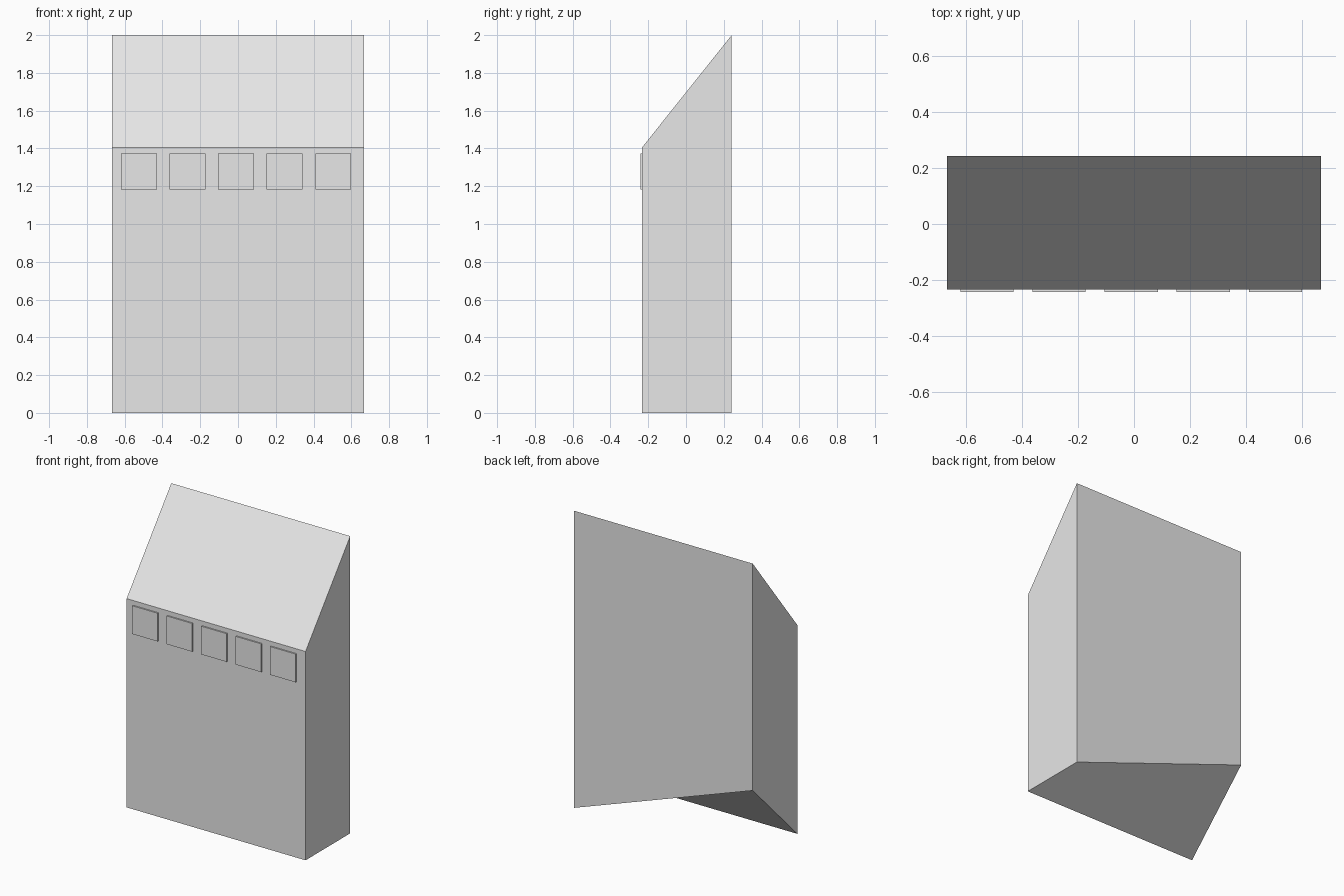
import bpy
import bmesh

cube = bpy.data.objects.get("Cube")
if cube:
    bpy.data.objects.remove(cube, do_unlink=True)

grey = bpy.data.materials.new("light_grey")
grey.use_nodes = True
COLOUR = (0.8, 0.8, 0.8, 1)
grey.diffuse_color = COLOUR
grey.node_tree.nodes["Principled BSDF"].inputs["Base Color"].default_value = COLOUR


def add_object(name, bm):
    mesh = bpy.data.meshes.new(name)
    bm.to_mesh(mesh)
    bm.free()
    mesh.materials.append(grey)
    obj = bpy.data.objects.new(name, mesh)
    bpy.context.collection.objects.link(obj)
    return obj


HALF, FRONT, BACK = 0.666, -0.233, 0.242
SHOULDER, TOP, LIFT = 1.405, 2.0, 0.473

# Cabinet: wedge-topped side profile, one rear foot corner raised
bm = bmesh.new()


def side(x, rear_foot):
    profile = [(FRONT, 0), (FRONT, SHOULDER), (BACK, TOP), (BACK, rear_foot)]
    return [bm.verts.new((x, y, z)) for y, z in profile]


right = side(-HALF, LIFT)
left = side(HALF, 0)
bm.faces.new(right[::-1])
bm.faces.new(left)
for i in range(3):
    bm.faces.new((right[i], right[i + 1], left[i + 1], left[i]))
# Twisted underside, folding from the front left foot to the raised corner
bm.faces.new((left[0], left[3], right[3], right[0]))
bmesh.ops.recalc_face_normals(bm, faces=bm.faces)
add_object("cabinet", bm)

# Row of shallow square buttons under the sloped top
SIZE, DEPTH, PITCH = 0.19, 0.009, 0.257
for i in range(5):
    bm = bmesh.new()
    bmesh.ops.create_cube(bm, size=1)
    bmesh.ops.scale(bm, vec=(SIZE, DEPTH, SIZE), verts=bm.verts)
    button = add_object(f"button_{i + 1}", bm)
    button.location = ((i - 2) * PITCH - 0.01, FRONT - DEPTH / 2, 1.278)
